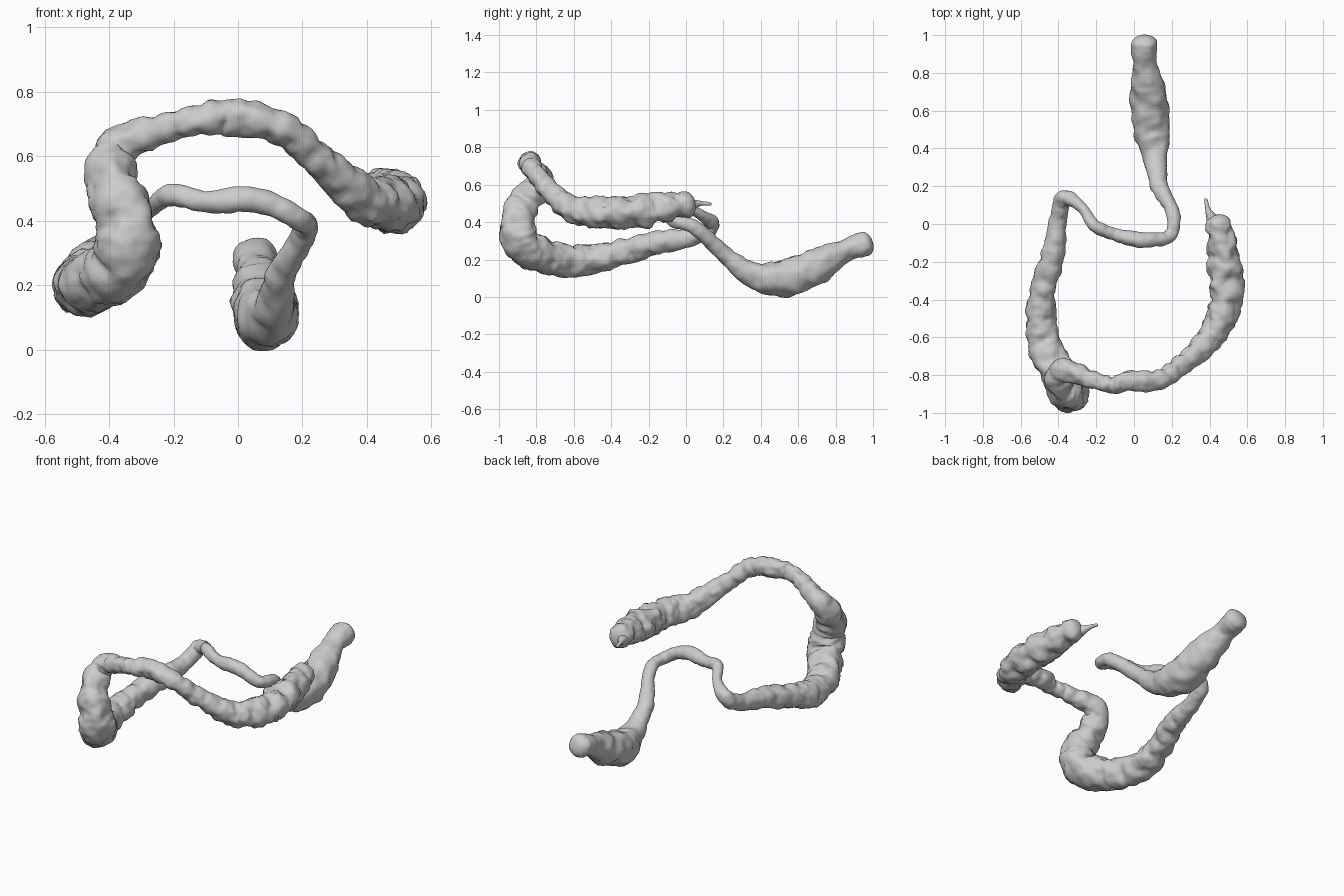
import bpy, bmesh, math
from mathutils import Vector, noise

if "Cube" in bpy.data.objects:
    bpy.data.objects.remove(bpy.data.objects["Cube"])

# Each section: name, fold depth, centreline stations (x, y, z, radius)
SECTIONS = [
    ("rectum", 0.06, [
        (.05, .955, .283, .07), (.055, .855, .25, .062), (.078, .7, .165, .094),
        (.09, .5, .097, .097), (.115, .34, .13, .063)]),
    ("sigmoid_colon", 0.07, [
        (.135, .2, .235, .045), (.21, .05, .37, .036), (.185, -.065, .408, .034),
        (.05, -.085, .465, .04), (-.1, -.055, .458, .034), (-.205, -.012, .48, .033),
        (-.275, .085, .437, .028), (-.37, .138, .385, .044), (-.4, .03, .32, .046)]),
    ("descending_colon", 0.15, [
        (-.425, -.14, .295, .06), (-.478, -.33, .242, .066), (-.495, -.52, .199, .08),
        (-.45, -.7, .205, .087), (-.355, -.865, .275, .097)]),
    ("left_flexure", 0.14, [
        (-.345, -.9, .4, .092), (-.39, -.855, .51, .08), (-.375, -.775, .625, .064)]),
    ("transverse_colon", 0.15, [
        (-.22, -.825, .69, .046), (-.11, -.855, .712, .043), (-.03, -.83, .724, .054),
        (.13, -.825, .69, .051), (.265, -.735, .575, .053)]),
    ("ascending_colon", 0.2, [
        (.4, -.605, .465, .07), (.482, -.43, .448, .083), (.48, -.21, .463, .083),
        (.445, 0, .498, .064)]),
]
STEPS, SIDES = 14, 32


def spline(pts):
    """Smooth Catmull-Rom samples through the stations."""
    p = [Vector(q) for q in pts]
    p = [2 * p[0] - p[1]] + p + [2 * p[-1] - p[-2]]
    out = []
    for a, b, c, d in zip(p, p[1:], p[2:], p[3:]):
        for k in range(STEPS):
            t = k / STEPS
            out.append((2 * b + (c - a) * t + (2 * a - 5 * b + 4 * c - d) * t * t
                        + (3 * b - a - 3 * c + d) * t ** 3) / 2)
    return out + [p[-2]]


def tube_rings(samples, folds):
    """Lumpy, folded cross-sections carried along the path without twisting."""
    pos = [s.to_3d() for s in samples]
    up, phase, rings = Vector((0, 0, 1)), 0, []
    for i, (c, fold) in enumerate(zip(pos, folds)):
        before = pos[max(i - 1, 0)]
        tan = (pos[min(i + 1, len(pos) - 1)] - before).normalized()
        up = (up - tan * up.dot(tan)).normalized()
        side = tan.cross(up)
        r = samples[i][3]
        phase += (c - before).length / r * math.pi * 1.3
        crease = (.5 + .5 * math.cos(phase)) ** 2
        ring = []
        for k in range(SIDES):
            a = math.tau * k / SIDES
            d = (up * math.cos(a) + side * math.sin(a)) * r
            lobes = .5 + .5 * math.cos(3 * a + math.sin(phase / 3))
            lump = noise.noise((c + d) * 14) * .15 + noise.noise((c + d) * 32) * fold * .8
            ring.append(c + d * (1 + fold * .35 - fold * 1.3 * crease * lobes + lump))
        rings.append(ring)
    return rings


def cap(ring, direction, length):
    """Rounded end rings, from the rim outward."""
    c = sum(ring, Vector()) / len(ring)
    angles = [math.pi / 2 * k / 6 for k in range(1, 6)]
    return [[c + (v - c) * math.cos(a) + direction * length * math.sin(a) for v in ring]
            for a in angles]


def skin(name, rings, close_start, close_end):
    """Join successive rings into a smooth tube."""
    bm = bmesh.new()
    vs = [[bm.verts.new(v) for v in ring] for ring in rings]
    for a, b in zip(vs, vs[1:]):
        for k in range(SIDES):
            n = (k + 1) % SIDES
            bm.faces.new((a[k], a[n], b[n], b[k]))
    if close_start:
        bm.faces.new(vs[0][::-1])
    if close_end:
        bm.faces.new(vs[-1])
    bmesh.ops.recalc_face_normals(bm, faces=bm.faces)
    for f in bm.faces:
        f.smooth = True
    me = bpy.data.meshes.new(name)
    bm.to_mesh(me)
    bm.free()
    bpy.context.collection.objects.link(bpy.data.objects.new(name, me))


def heading(samples, a, b):
    return (samples[b] - samples[a]).to_3d().normalized()


# One continuous bowel path, sliced into named sections that share boundary rings
samples = spline([p for _, _, pts in SECTIONS for p in pts])
folds = [f for _, f, pts in SECTIONS for _ in range(len(pts) * STEPS)]
# Ease the fold depth from one section into the next
folds = [sum(w) / len(w) for w in (folds[max(i - 8, 0):i + 9] for i in range(len(folds)))]
rings = tube_rings(samples, folds)
start = 0
for name, _, pts in SECTIONS:
    end = min(start + len(pts) * STEPS, len(rings) - 1)
    part = rings[start:end + 1]
    first, last = start == 0, end == len(rings) - 1
    if first:
        part = cap(part[0], heading(samples, 3, 0), .045)[::-1] + part
    if last:
        part = part + cap(part[-1], heading(samples, -4, -1), .05)
    skin(name, part, first, last)
    start = end

# Thin curved appendix at the blind end
tail = spline([(.415, .02, .49, .035), (.392, .075, .5, .014), (.38, .13, .497, .008)])
tail_rings = tube_rings(tail, [0] * len(tail))
skin("appendix", tail_rings + cap(tail_rings[-1], heading(tail, -4, -1), .006), True, True)
